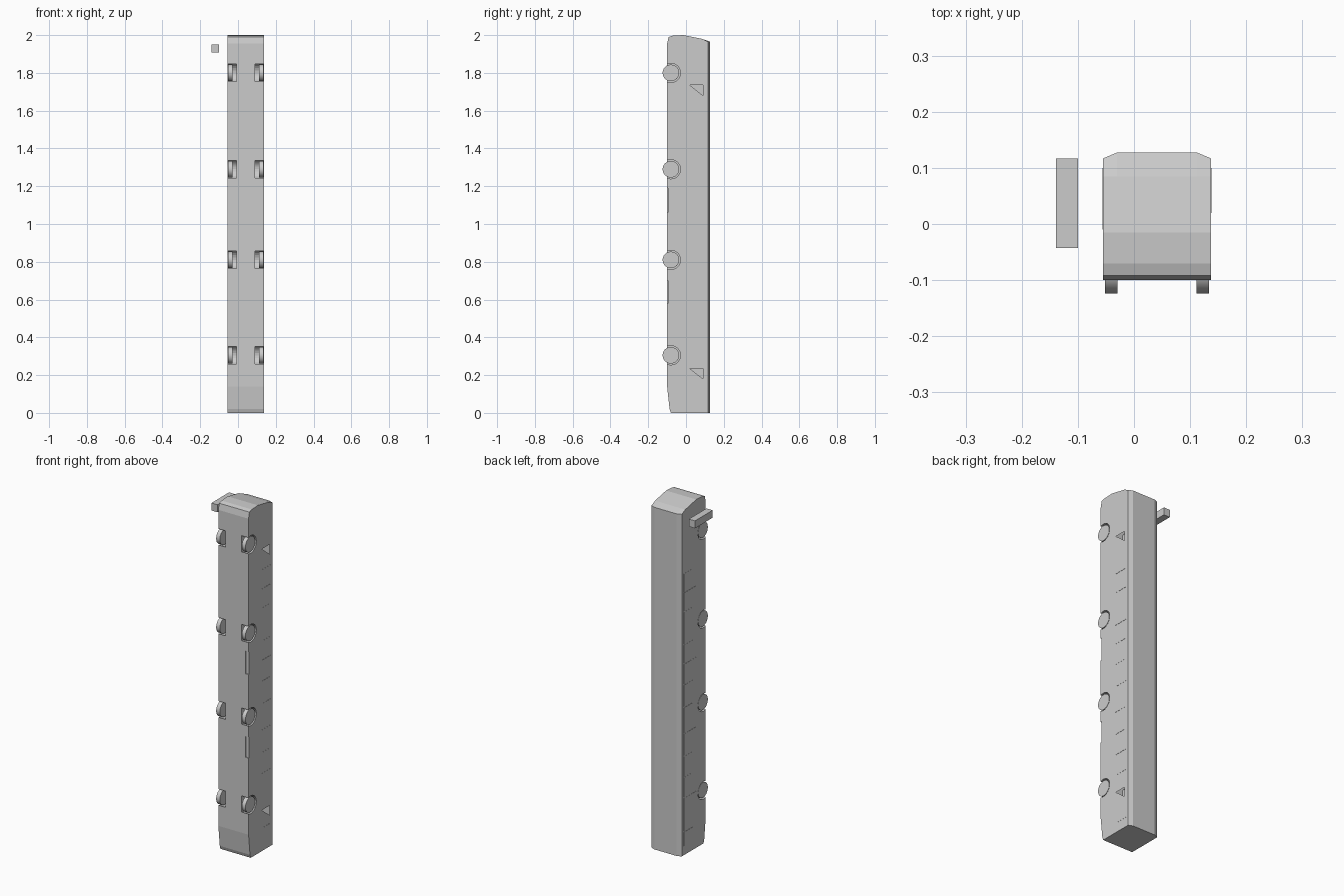
import bpy, bmesh, math
from mathutils import Matrix, Vector

if "Cube" in bpy.data.objects:
    bpy.data.objects.remove(bpy.data.objects["Cube"])

CX, HW = 0.041, 0.096            # body centre line and half width
WHEEL_Z = (0.305, 0.81, 1.29, 1.80)


def make_object(name, bm):
    bmesh.ops.recalc_face_normals(bm, faces=bm.faces)
    mesh = bpy.data.meshes.new(name)
    bm.to_mesh(mesh)
    bm.free()
    ob = bpy.data.objects.new(name, mesh)
    bpy.context.collection.objects.link(ob)
    return ob


def add_box(bm, lo, hi):
    lo, hi = Vector(lo), Vector(hi)
    mat = Matrix.Translation((lo + hi) / 2) @ Matrix.Diagonal((*(hi - lo), 1))
    bmesh.ops.create_cube(bm, size=1, matrix=mat)


def add_disc(bm, x0, x1, y, z, r, sides):
    mat = Matrix.Translation(((x0 + x1) / 2, y, z)) @ Matrix.Rotation(math.pi / 2, 4, 'Y')
    bmesh.ops.create_cone(bm, cap_ends=True, segments=sides, radius1=r, radius2=r,
                          depth=abs(x1 - x0), matrix=mat)


def add_prism(bm, pts, x0, x1):
    a = [bm.verts.new((x0, y, z)) for y, z in pts]
    b = [bm.verts.new((x1, y, z)) for y, z in pts]
    bm.faces.new(a)
    bm.faces.new(b)
    for i in range(len(a)):
        j = (i + 1) % len(a)
        bm.faces.new((a[i], a[j], b[j], b[i]))


# Body: side profile (y, z) lofted across x, roof raised between the chamfers
profile = [(-0.08, 0), (-0.087, 0.02), (-0.1, 0.14), (-0.1, 1.955), (-0.092, 1.99),
           (-0.07, 1.997), (-0.015, 2.0), (0.085, 1.98), (0.117, 1.965), (0.117, 0)]
bm = bmesh.new()
rings = []
for dx, lift in ((-HW, 0), (-0.071, 0.0105), (0.071, 0.0105), (HW, 0)):
    rings.append([bm.verts.new((CX + dx, y + (lift if y > 0.1 else 0), z)) for y, z in profile])
for a, b in zip(rings, rings[1:]):
    for i in range(len(a)):
        j = (i + 1) % len(a)
        bm.faces.new((a[i], a[j], b[j], b[i]))
bm.faces.new(rings[0])
bm.faces.new(rings[-1])
body = make_object("vehicle_body", bm)

# Cutter: wheel arches, door step notches and the triangular openings
bm = bmesh.new()
for z in WHEEL_Z:
    for s in (-1, 1):
        add_disc(bm, CX + s * 0.05, CX + s * 0.12, -0.08, z, 0.051, 24)
for z0, z1 in ((0.58, 0.70), (1.06, 1.19)):
    add_prism(bm, [(-0.12, z0), (-0.095, z0), (-0.095, z1), (-0.12, z1)], 0.117, 0.16)
tri_z = (0.235, 1.735)
for z in tri_z:
    add_prism(bm, [(0.02, z), (0.09, z), (0.09, z - 0.055)], 0.11, 0.16)
cutter = make_object("opening_cutter", bm)
cutter.hide_render = True
mod = body.modifiers.new("openings", 'BOOLEAN')
mod.operation, mod.object, mod.solver = 'DIFFERENCE', cutter, 'EXACT'
bpy.context.view_layer.objects.active = body
bpy.ops.object.modifier_apply(modifier=mod.name)
bpy.data.objects.remove(cutter)

# The triangles are open to the hollow inside
bm = bmesh.new()
bm.from_mesh(body.data)
pocket = []
for f in bm.faces:
    c = f.calc_center_median()
    if 0.1 < c.x < 0.1365 and 0.01 < c.y < 0.1 and any(abs(c.z - z) < 0.08 for z in tri_z):
        pocket.append(f)
bmesh.ops.delete(bm, geom=pocket, context='FACES')
bm.to_mesh(body.data)
bm.free()

# Wheels
for n, z in enumerate(WHEEL_Z):
    for s, side in ((-1, "left"), (1, "right")):
        bm = bmesh.new()
        add_disc(bm, CX + s * 0.070, CX + s * 0.093, -0.08, z, 0.044, 24)
        wheel = make_object(f"wheel_{side}_{n + 1}", bm)
        bpy.ops.object.select_all(action='DESELECT')
        wheel.select_set(True)
        bpy.context.view_layer.objects.active = wheel
        bpy.ops.object.shade_smooth_by_angle(angle=math.radians(35))

# Thin window panes on both sides, deeper ones at the doors on the left
seams = [0.05, 0.136, 0.33, 0.45, 0.57, 0.70, 0.85, 0.98, 1.10, 1.21, 1.40, 1.51, 1.62]
for s, side in ((-1, "left"), (1, "right")):
    bm = bmesh.new()
    for i, (z0, z1) in enumerate(zip(seams, seams[1:])):
        if s > 0 and z0 < 0.2 < z1:
            continue
        sill = -0.01 if s < 0 and i % 3 == 1 else 0.02
        face = CX + s * HW
        add_box(bm, (face - 0.001, sill, z0 + 0.004), (face + 0.001, 0.1, z1 - 0.004))
    make_object(f"window_panes_{side}", bm)

# Side mirror, standing free of the body
bm = bmesh.new()
add_box(bm, (-0.139, -0.043, 1.907), (-0.1, 0.117, 1.95))
make_object("side_mirror", bm)
